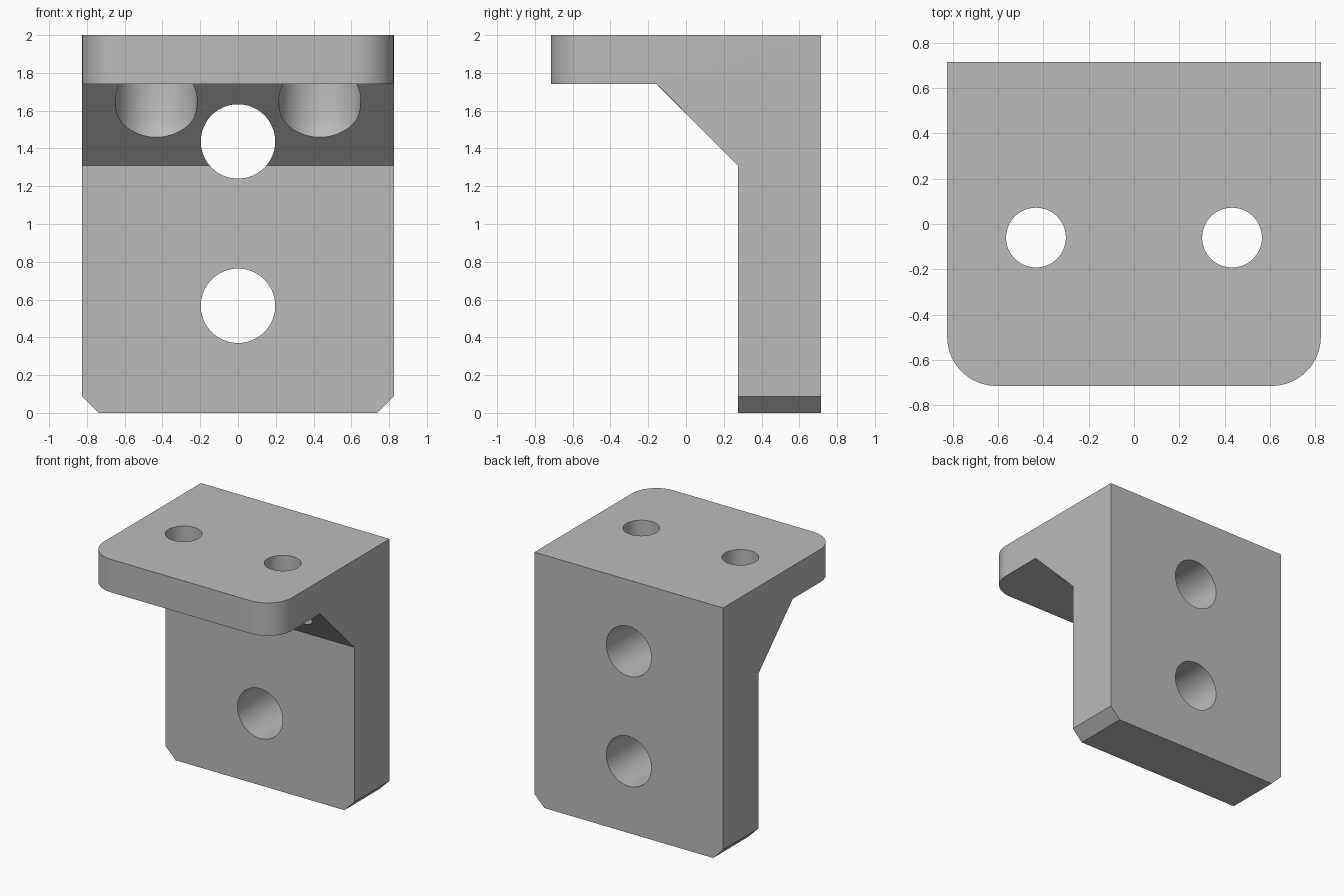
import bpy, bmesh
from mathutils import Matrix, Vector

if "Cube" in bpy.data.objects:
    bpy.data.objects.remove(bpy.data.objects["Cube"], do_unlink=True)

HALF_W, HALF_D, TOP = 0.825, 0.715, 2.0
UNDERSIDE, WEB_FRONT = 1.74, 0.275
HOLE_X, HOLE_Y = 0.433, -0.06

grey = bpy.data.materials.new("plain grey")
grey.use_nodes = True
grey.diffuse_color = (0.5, 0.5, 0.5, 1)
grey.node_tree.nodes["Principled BSDF"].inputs["Base Color"].default_value = grey.diffuse_color


def add_object(name, bm):
    bmesh.ops.recalc_face_normals(bm, faces=bm.faces[:])
    mesh = bpy.data.meshes.new(name)
    bm.to_mesh(mesh)
    bm.free()
    obj = bpy.data.objects.new(name, mesh)
    bpy.context.collection.objects.link(obj)
    return obj


def bevel_where(bm, rule, size, segments):
    edges = [e for e in bm.edges if all(rule(v.co) for v in e.verts)]
    bmesh.ops.bevel(bm, geom=edges, offset=size, segments=segments,
                    profile=0.5, affect='EDGES')


def cut(target, bm):
    cutter = add_object("hole_cutter", bm)
    cutter.hide_render = True
    mod = target.modifiers.new("hole", 'BOOLEAN')
    mod.operation, mod.solver, mod.object = 'DIFFERENCE', 'EXACT', cutter
    bpy.context.view_layer.objects.active = target
    bpy.ops.object.modifier_apply(modifier=mod.name)
    bpy.data.objects.remove(cutter, do_unlink=True)


def turned(sections, matrix):
    """Closed solid from (radius, height) rings about an axis."""
    bm = bmesh.new()
    rings = []
    for r, h in sections:
        ring = bmesh.ops.create_circle(bm, segments=64, radius=r)["verts"]
        for v in ring:
            v.co.z = h
        rings.append(ring)
    for low, high in zip(rings, rings[1:]):
        for i in range(len(low)):
            j = (i + 1) % len(low)
            bm.faces.new((low[i], low[j], high[j], high[i]))
    bm.faces.new(rings[0])
    bm.faces.new(rings[-1])
    bm.transform(matrix)
    return bm


# Bracket: side profile swept across the width
profile = [(HALF_D, 0), (HALF_D, TOP), (-HALF_D, TOP), (-HALF_D, UNDERSIDE),
           (-0.155, UNDERSIDE), (WEB_FRONT, 1.31), (WEB_FRONT, 0)]
bm = bmesh.new()
side = bm.faces.new([bm.verts.new((-HALF_W, y, z)) for y, z in profile])
sweep = bmesh.ops.extrude_face_region(bm, geom=[side])
bmesh.ops.translate(bm, vec=Vector((2 * HALF_W, 0, 0)),
                    verts=[g for g in sweep["geom"] if isinstance(g, bmesh.types.BMVert)])
# Rounded flange corners and clipped lower corners
for s in (-1, 1):
    bevel_where(bm, lambda c: c.x * s > HALF_W - 0.001 and c.y < 0.001 - HALF_D, 0.217, 16)
    bevel_where(bm, lambda c: c.x * s > HALF_W - 0.001 and c.z < 0.001, 0.087, 1)
bracket = add_object("angle_bracket", bm)
bracket.data.materials.append(grey)

# Two holes through the upright
for z in (0.567, 1.437):
    place = Matrix.Translation((0, 0.5, z)) @ Matrix.Rotation(1.5707963, 4, 'X')
    cut(bracket, turned([(0.197, -1), (0.197, 1)], place))

# Two holes through the flange, with screw head pockets in the sloped gusset
for s in (-1, 1):
    place = Matrix.Translation((s * HOLE_X, HOLE_Y, 0))
    cut(bracket, turned([(0.132, 1.3), (0.132, 2.2)], place))
    cut(bracket, turned([(0.17, 1.42), (0.186, 1.46), (0.205, 1.51),
                         (0.217, 1.56), (0.217, UNDERSIDE + 0.001)], place))

bpy.ops.object.select_all(action='DESELECT')
bracket.select_set(True)
bpy.context.view_layer.objects.active = bracket
bpy.ops.object.shade_smooth_by_angle(angle=0.5)
